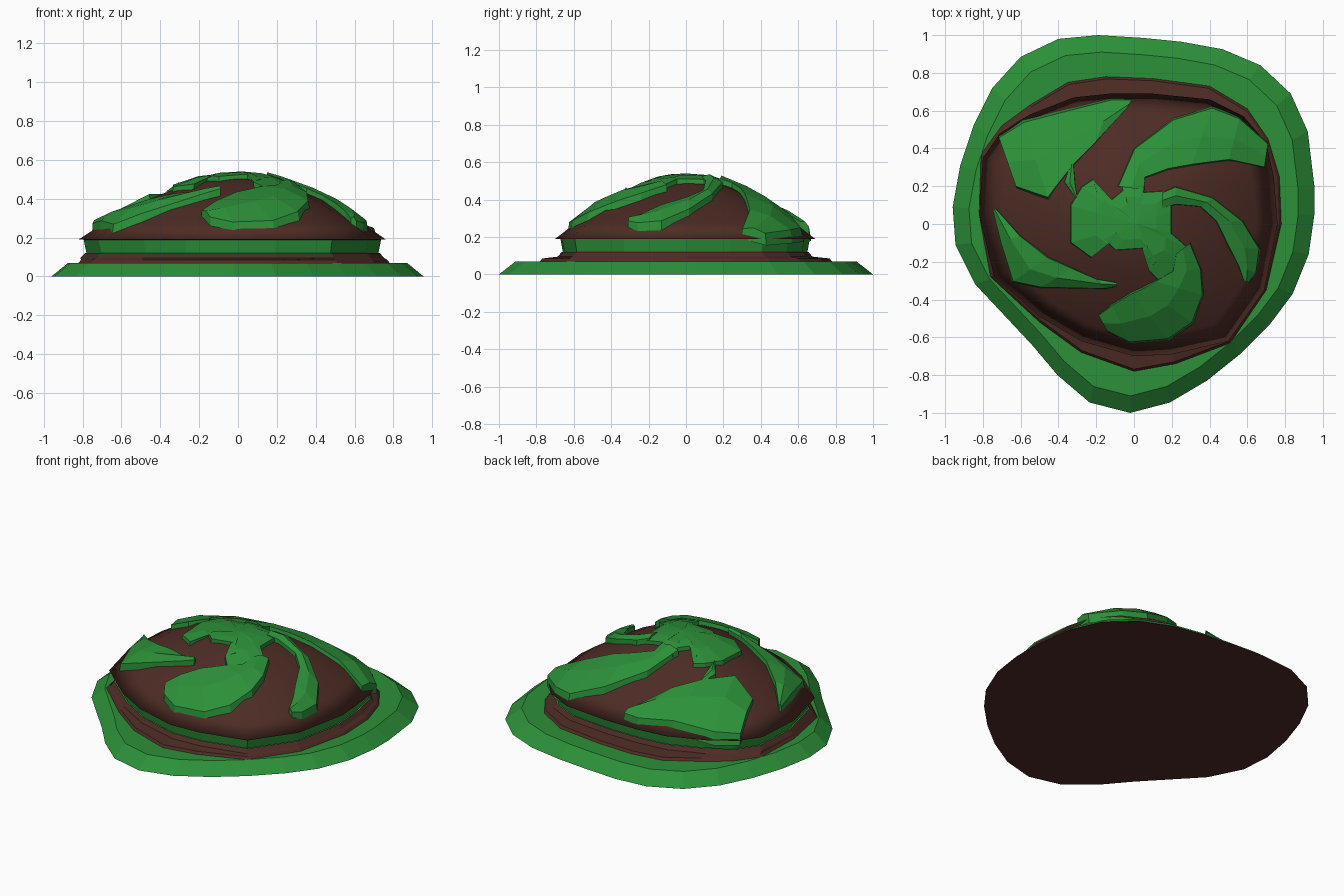
import bpy
from math import atan2, hypot, pi

if "Cube" in bpy.data.objects:
    bpy.data.objects.remove(bpy.data.objects["Cube"])


def material(name, rgb):
    m = bpy.data.materials.new(name)
    m.diffuse_color = (*rgb, 1)
    m.use_nodes = True
    m.node_tree.nodes["Principled BSDF"].inputs["Base Color"].default_value = m.diffuse_color
    return m


GREEN = material("green", (0.025, 0.28, 0.04))
BROWN = material("brown", (0.075, 0.025, 0.018))


def build(name, verts, faces, mat, smooth=False):
    me = bpy.data.meshes.new(name)
    me.from_pydata(verts, [], faces)
    me.materials.append(mat)
    for p in me.polygons:
        p.use_smooth = smooth
    ob = bpy.data.objects.new(name, me)
    bpy.context.collection.objects.link(ob)
    return ob


def loft(name, rings, mat, tip=None, smooth=False):
    """Skin closed rings of equal length, optionally closing to a tip."""
    n = len(rings[0])
    verts = [v for r in rings for v in r]
    faces = [(k * n + i, k * n + (i + 1) % n, (k + 1) * n + (i + 1) % n, (k + 1) * n + i)
             for k in range(len(rings) - 1) for i in range(n)]
    if tip:
        verts.append(tip)
        b = (len(rings) - 1) * n
        faces += [(b + i, b + (i + 1) % n, len(verts) - 1) for i in range(n)]
    return build(name, verts, faces, mat, smooth)


def ring(outline, s, z):
    return [(x * s, y * s, z) for x, y in outline]


# outlines, counter-clockwise from above
BASE = [(.955, .05), (.955, .2), (.92, .49), (.83, .69), (.67, .84), (.47, .925),
        (.25, .965), (.05, .985), (-.19, 1), (-.4, .98), (-.6, .885), (-.75, .72),
        (-.85, .52), (-.92, .31), (-.96, .09), (-.945, -.11), (-.84, -.32),
        (-.54, -.64), (-.405, -.8), (-.235, -.945), (-.02, -1), (.19, -.945),
        (.385, -.83), (.56, -.69), (.72, -.53), (.84, -.37), (.925, -.16)]
FOOT = [(.78, 0), (.77, .25), (.71, .45), (.6, .61), (.4, .73), (.1, .77), (-.15, .78),
        (-.35, .75), (-.55, .63), (-.7, .52), (-.81, .37), (-.82, .05), (-.76, -.28),
        (-.5, -.52), (-.28, -.68), (0, -.78), (.22, -.74), (.51, -.63), (.7, -.35)]
LIP = [(.76, 0), (.74, .25), (.7, .43), (.58, .57), (.4, .66), (.1, .69), (-.13, .69),
       (-.32, .67), (-.55, .58), (-.71, .48), (-.8, .35), (-.82, .05), (-.74, -.28),
       (-.5, -.49), (-.28, -.62), (0, -.7), (.2, -.69), (.5, -.62), (.69, -.35)]
BAND = [(x * .96, y * .95) for x, y in LIP]

# dome profile: fraction of lip radius -> height
PROFILE = [(0, .52), (.2, .50), (.35, .465), (.55, .40), (.7, .34), (.85, .27), (1, .19), (1.2, .1)]


def dome_height(x, y):
    a = atan2(y, x) % (2 * pi)
    pts = sorted((atan2(q, p) % (2 * pi), hypot(p, q)) for p, q in LIP)
    pts = [(pts[-1][0] - 2 * pi, pts[-1][1])] + pts + [(pts[0][0] + 2 * pi, pts[0][1])]
    for (a0, r0), (a1, r1) in zip(pts, pts[1:]):
        if a0 <= a <= a1:
            radius = r0 + (r1 - r0) * (a - a0) / (a1 - a0)
            break
    t = min(hypot(x, y) / radius, 1.2)
    for (t0, z0), (t1, z1) in zip(PROFILE, PROFILE[1:]):
        if t <= t1:
            return z0 + (z1 - z0) * (t - t0) / (t1 - t0)
    return PROFILE[-1][1]


# base: underside and sloping rim
build("underside", ring(BASE, 1, 0), [tuple(reversed(range(len(BASE))))], BROWN)
loft("base_rim", [ring(BASE, 1, 0), ring(BASE, .91, .07)], GREEN, tip=(0, 0, .07))

# brown foot, green band, brown dome
loft("mound_foot", [ring(FOOT, 1, .07), ring(FOOT, .985, .085),
                    ring(BAND, 1.03, .095), ring(BAND, 1, .12)], BROWN)
loft("side_band", [ring(BAND, .99, .118), ring(BAND, 1.01, .192)], GREEN)
loft("dome", [ring(BAND, 1, .188)] + [ring(LIP, t, z) for t, z in reversed(PROFILE[1:-1])],
     BROWN, tip=(0, 0, .52), smooth=True)


def swirl(name, outer, inner, lift=.045):
    """Raised strip following the dome between two edge lines."""
    n = len(outer)
    verts = []
    for (ax, ay), (bx, by) in zip(outer, inner):
        for t, up in ((0, -.03), (.05, lift * .75), (.5, lift), (.95, lift * .6), (1, -.03)):
            x, y = ax + (bx - ax) * t, ay + (by - ay) * t
            verts.append((x, y, dome_height(x, y) + up))
    faces = [(i * 5 + j, i * 5 + j + 1, i * 5 + j + 6, i * 5 + j + 5)
             for i in range(n - 1) for j in range(4)]
    faces += [(4, 3, 2, 1, 0), tuple((n - 1) * 5 + j for j in range(5))]
    return build(name, verts, faces, GREEN)


# five swirling arms
swirl("swirl_back_left",
      [(-.72, .47), (-.59, .56), (-.33, .62), (-.11, .67), (-.01, .66)],
      [(-.62, .185), (-.45, .12), (-.33, .29), (-.21, .42), (-.04, .61)])
swirl("swirl_back_right",
      [(-.09, .2), (0, .405), (.21, .565), (.42, .63), (.56, .57), (.71, .43)],
      [(.06, .18), (.06, .24), (.18, .28), (.3, .3), (.5, .33), (.69, .295)])
swirl("swirl_right",
      [(.15, .17), (.22, .2), (.42, .14), (.58, .015), (.67, -.13), (.65, -.26), (.61, -.31)],
      [(.15, .08), (.22, .1), (.35, .09), (.43, .015), (.5, -.13), (.55, -.22), (.58, -.3)])
swirl("swirl_front",
      [(.30, -.1), (.36, -.24), (.375, -.38), (.32, -.53), (.19, -.62), (-.02, -.635), (-.14, -.57)],
      [(.22, -.16), (.2, -.25), (.1, -.3), (.04, -.33), (-.02, -.355), (-.12, -.42), (-.19, -.48)])
swirl("swirl_left",
      [(-.75, .08), (-.71, -.1), (-.65, -.31), (-.5, -.34), (-.15, -.345), (-.09, -.33)],
      [(-.73, .08), (-.6, -.06), (-.45, -.17), (-.32, -.23), (-.2, -.29), (-.09, -.31)])
swirl("swirl_sliver", [(-.34, .32), (-.37, .22), (-.31, .14)],
      [(-.32, .32), (-.31, .22), (-.3, .14)], .03)

# star-shaped cap with drips
CAP = [(.2, .07), (.2, .18), (.05, .17), (.06, .24), (-.07, .24), (-.06, .18), (-.12, .13),
       (-.2, .17), (-.22, .24), (-.28, .2), (-.34, .1), (-.34, -.1), (-.23, -.18), (-.16, -.08),
       (-.1, -.14), (.05, -.13), (.12, -.2), (.08, -.25), (.13, -.3), (.27, -.23), (.28, -.12),
       (.2, -.05)]


def cap_ring(s, up):
    return [(x * s, y * s, dome_height(x * s, y * s) + up) for x, y in CAP]


loft("top_cap", [cap_ring(1, -.02), cap_ring(.98, .025), cap_ring(.6, .027)],
     GREEN, tip=(.02, 0, .54))
